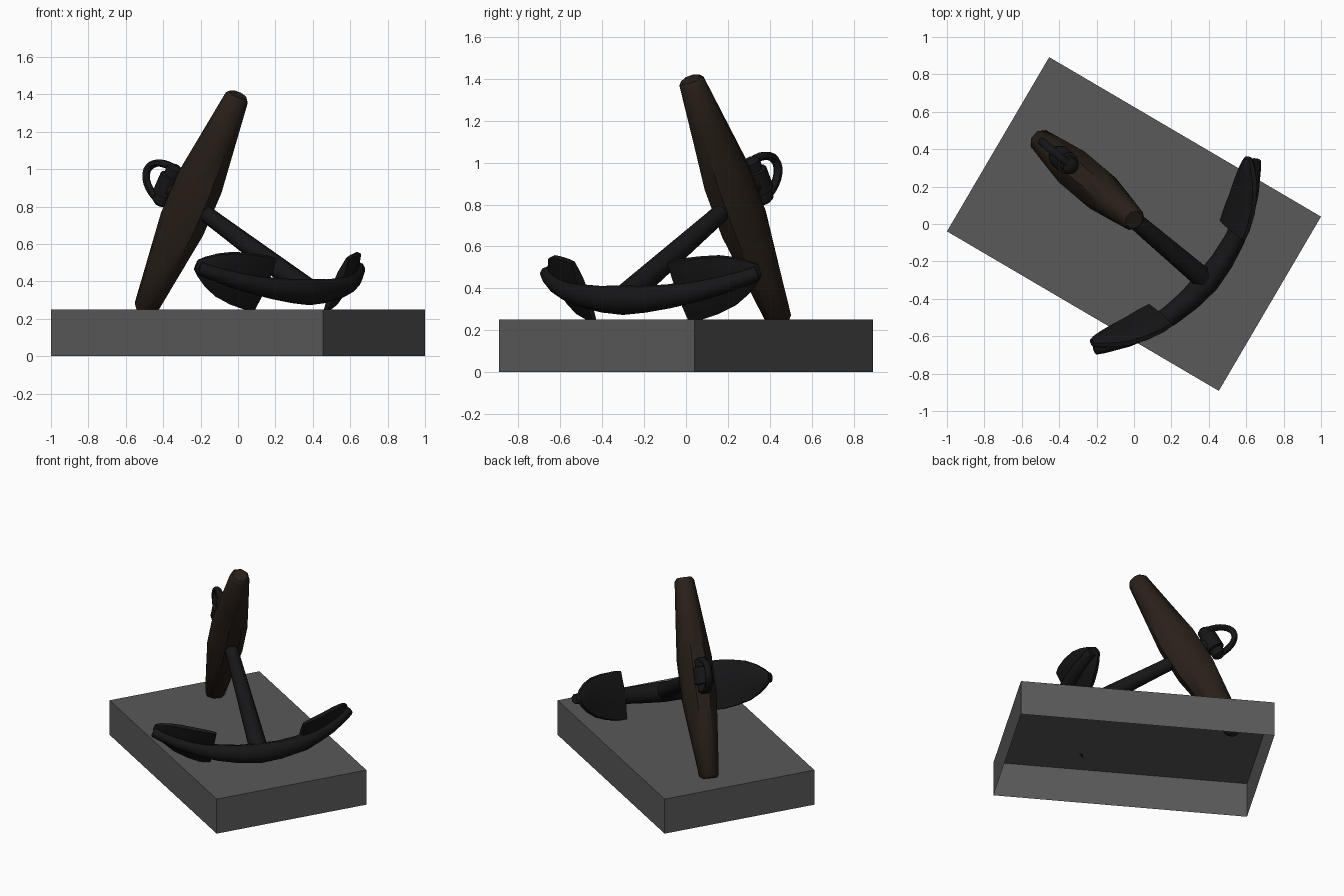
import bpy, bmesh, math
from mathutils import Vector, Matrix

if "Cube" in bpy.data.objects:
    bpy.data.objects.remove(bpy.data.objects["Cube"])

# Anchor frame: X along shank, Y along arms, Z along stock
S = Vector((0.663, -0.562, -0.494)).normalized()
A = Vector((0.647, 0.763, 0.0)).normalized()
T = S.cross(A).normalized()
ORIGIN = Vector((-0.25, 0.235, 0.82))
FRAME = Matrix.Translation(ORIGIN) @ Matrix((S, A, T)).transposed().to_4x4()
X, Y, Z = Vector((1, 0, 0)), Vector((0, 1, 0)), Vector((0, 0, 1))


def material(name, color):
    m = bpy.data.materials.new(name)
    m.diffuse_color = (*color, 1)
    m.use_nodes = True
    m.node_tree.nodes["Principled BSDF"].inputs["Base Color"].default_value = m.diffuse_color
    return m


IRON = material("iron", (0.008, 0.008, 0.009))
WOOD = material("wood", (0.022, 0.014, 0.009))
STONE = material("stone", (0.1, 0.1, 0.1))


def finish(bm, name, mat, smooth=True):
    bmesh.ops.recalc_face_normals(bm, faces=bm.faces)
    me = bpy.data.meshes.new(name)
    bm.to_mesh(me)
    bm.free()
    me.materials.append(mat)
    ob = bpy.data.objects.new(name, me)
    bpy.context.collection.objects.link(ob)
    if smooth:
        bpy.context.view_layer.objects.active = ob
        ob.select_set(True)
        bpy.ops.object.shade_smooth_by_angle(angle=math.radians(48))
        ob.select_set(False)
    return ob


def loft(name, sections, mat, n=8, turn=0.5):
    """Skin sections of (centre, axis u, axis v, radius u, radius v) in the anchor frame."""
    bm = bmesh.new()
    rings = []
    for c, u, v, ru, rv in sections:
        ring = []
        for i in range(n):
            k = 2 * math.pi * (i + turn) / n
            ring.append(bm.verts.new(FRAME @ (c + u * ru * math.cos(k) + v * rv * math.sin(k))))
        rings.append(ring)
    for r0, r1 in zip(rings, rings[1:]):
        for i in range(n):
            j = (i + 1) % n
            bm.faces.new((r0[i], r0[j], r1[j], r1[i]))
    bm.faces.new(rings[0])
    bm.faces.new(rings[-1])
    return finish(bm, name, mat)


# Plinth: open underneath
bm = bmesh.new()
bmesh.ops.create_cube(bm, size=1)
bottom = [f for f in bm.faces if f.normal.z < -0.5]
bmesh.ops.delete(bm, geom=bottom, context='FACES_ONLY')
bm.transform(Matrix.Translation((0, 0, 0.125)) @ Matrix.Rotation(math.radians(-30.4), 4, 'Z')
             @ Matrix.Diagonal((1.685, 1.08, 0.25, 1)))
finish(bm, "plinth", STONE, smooth=False)

# Wooden stock, thickest around the shank
stock = [(-0.665, .05, .05), (-0.645, .068, .065), (-0.4, .1, .09), (-0.13, .136, .116),
         (0.13, .136, .116), (0.4, .1, .09), (0.645, .068, .065), (0.665, .05, .05)]
loft("stock", [(Z * z, X, Y, rx, ry) for z, rx, ry in stock], WOOD)

# Shank
loft("shank", [(X * x, Y, Z, r, r) for x, r in [(-0.2, .05), (0, .045), (0.2, .045), (0.95, .062)]], IRON)


# Curved arms, one arc around the stock centre
R = 0.965


def arc(deg, offset=0.0):
    k = math.radians(deg)
    out = Vector((math.cos(k), math.sin(k), 0))
    return out * (R + offset), out


arm = []
for d in [-43, -40, -32, -24, -16, -8, 0, 8, 16, 24, 32, 40, 43]:
    c, out = arc(d)
    f = 1 - abs(d) / 43
    arm.append((c, out, Z, .035 + .032 * f, .035 + .037 * f))
loft("arms", arm, IRON)

# Spade-shaped flukes on the inner side of both arms
fluke = [(18.5, .172, .022), (22, .176, .03), (28, .165, .034), (34, .142, .034),
         (38.5, .105, .034), (42, .062, .032), (44, .03, .02)]
for side, label in ((1, "right"), (-1, "left")):
    rows = []
    for d, w, th in fluke:
        c, out = arc(side * d, -0.035)
        rows.append((c, out, Z, th, w))
    loft("fluke_" + label, rows, IRON)

# Shank head, shackle pin and its lugs
pin = [(-.12, .025), (-.105, .045), (-.06, .045), (-.055, .062), (.055, .062),
       (.06, .045), (.105, .045), (.12, .025)]
loft("shackle_pin", [(X * -0.19 + Z * z, X, Y, r, r) for z, r in pin], IRON, n=12)

# Shackle bow
bow = []
for i in range(15):
    k = math.pi * i / 14
    c = Vector((-0.19 - 0.165 * math.sin(k), 0, 0.1 * math.cos(k)))
    out = Vector((-math.sin(k), 0, math.cos(k)))
    bow.append((c, out, Y, .021, .023))
loft("shackle_bow", bow, IRON)
